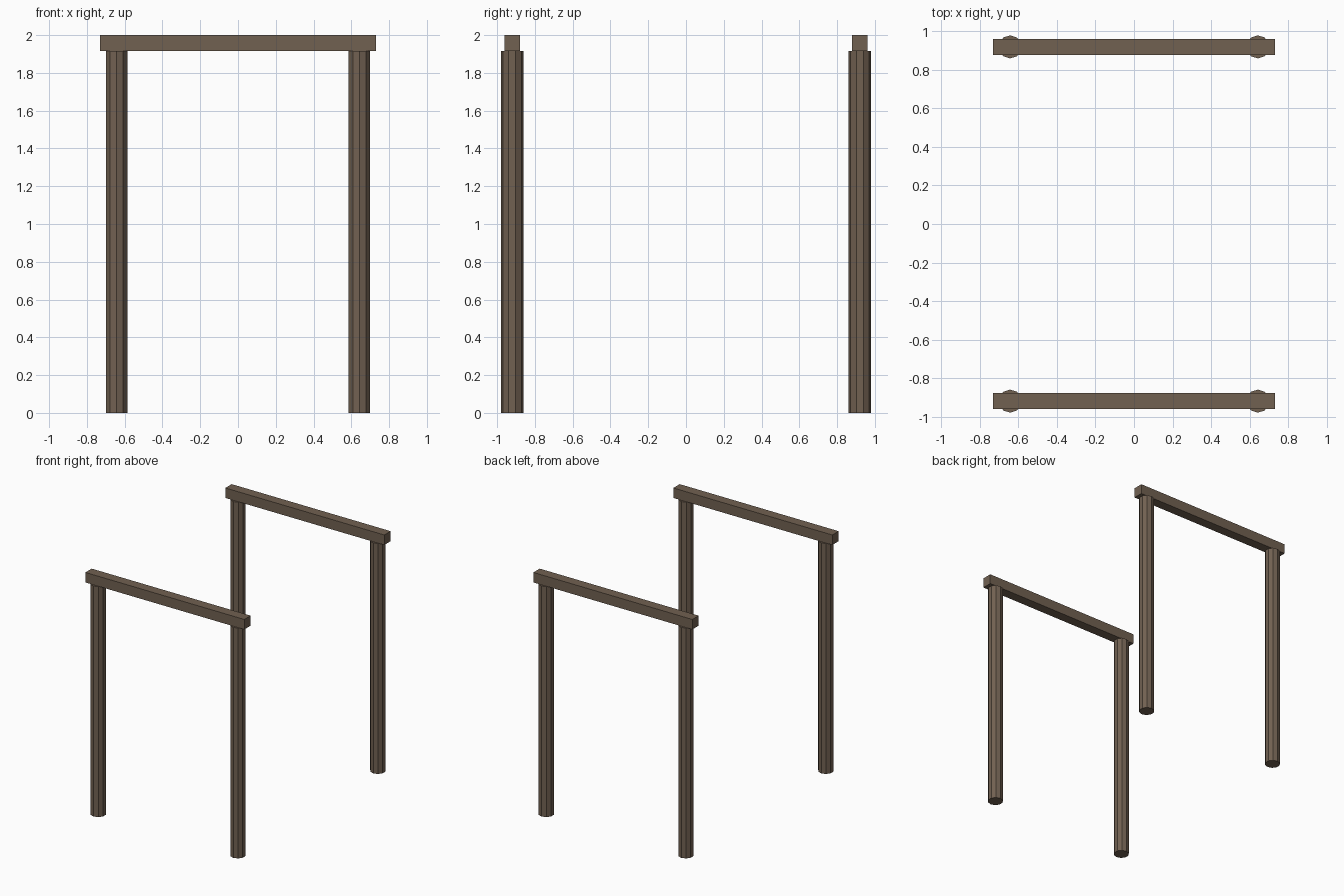
import bpy

cube = bpy.data.objects.get("Cube")
if cube:
    bpy.data.objects.remove(cube, do_unlink=True)

POST_X, POST_Y, POST_R = 0.643, 0.92, 0.06
BEAM_LENGTH, BEAM_SIZE, HEIGHT = 1.463, 0.083, 2.0
POST_TOP = HEIGHT - BEAM_SIZE

# Weathered brown wood
wood = bpy.data.materials.new("brown_wood")
wood.use_nodes = True
colour = (0.165, 0.119, 0.083, 1)
wood.diffuse_color = colour
wood.node_tree.nodes["Principled BSDF"].inputs["Base Color"].default_value = colour


def finish(name):
    obj = bpy.context.object
    obj.name = name
    obj.data.name = name
    obj.data.materials.append(wood)
    return obj


for end, sy in (("front", -1), ("back", 1)):
    # Round posts with ten flat sides
    for side, sx in (("left", 1), ("right", -1)):
        bpy.ops.mesh.primitive_cylinder_add(
            vertices=10, radius=POST_R, depth=POST_TOP,
            location=(sx * POST_X, sy * POST_Y, POST_TOP / 2))
        finish(f"{end}_{side}_post")

    # Square beam resting on the posts
    bpy.ops.mesh.primitive_cube_add(
        size=1, location=(0, sy * POST_Y, HEIGHT - BEAM_SIZE / 2))
    beam = finish(f"{end}_beam")
    beam.scale = (BEAM_LENGTH, BEAM_SIZE, BEAM_SIZE)
    bpy.ops.object.transform_apply(location=False, rotation=False, scale=True)
